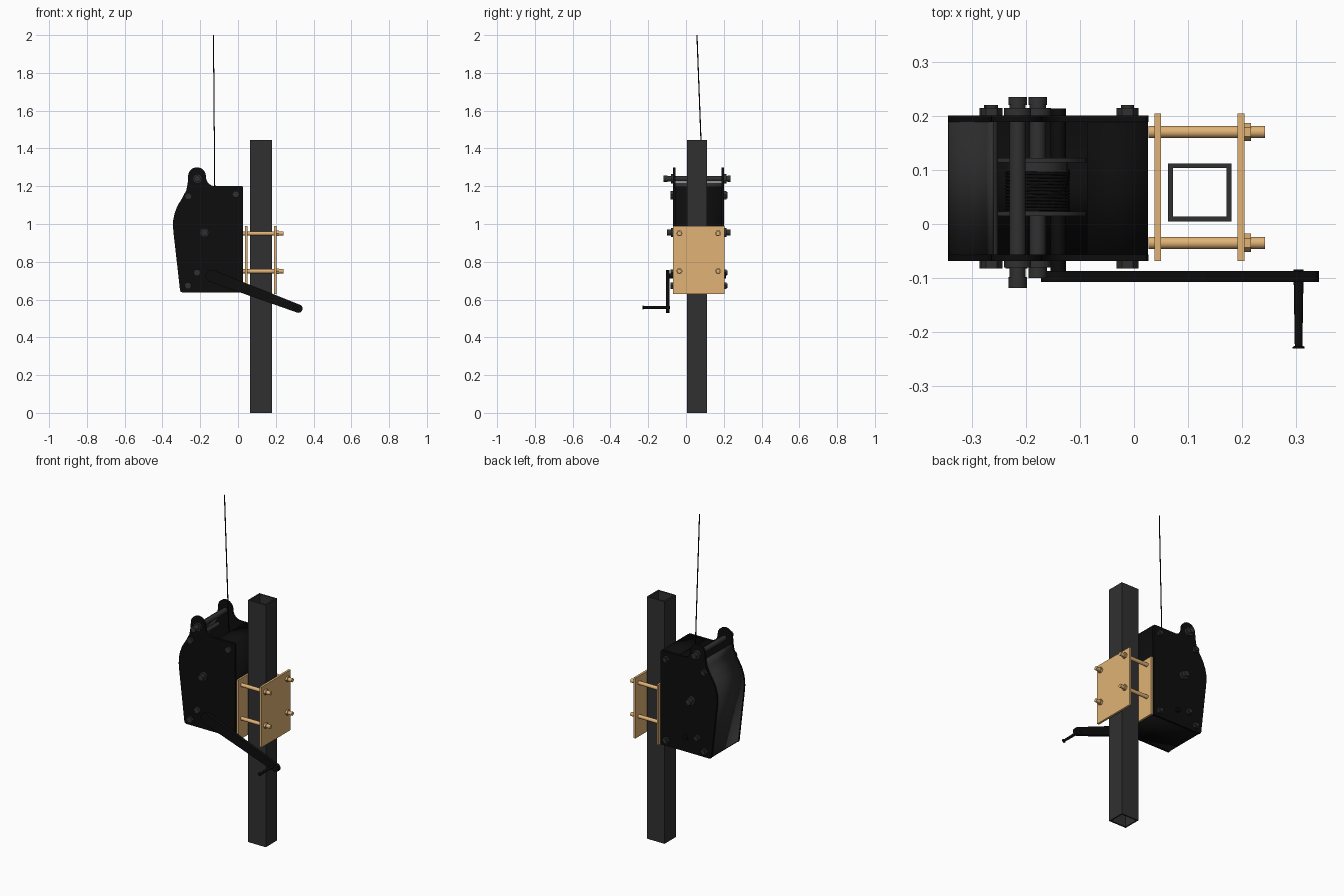
import bpy, bmesh
from math import sin, cos, pi, radians, atan2, hypot
from mathutils import Vector

if "Cube" in bpy.data.objects:
    bpy.data.objects.remove(bpy.data.objects["Cube"])


def material(name, c):
    m = bpy.data.materials.new(name)
    m.diffuse_color = (*c, 1)
    m.use_nodes = True
    m.node_tree.nodes["Principled BSDF"].inputs["Base Color"].default_value = m.diffuse_color
    return m


BLACK = material("black_paint", (0.004, 0.004, 0.004))
STEEL = material("dark_steel", (0.03, 0.03, 0.03))
GOLD = material("zinc_gold", (0.75, 0.45, 0.18))


def finish(name, bm, mat, smooth=True):
    bmesh.ops.recalc_face_normals(bm, faces=bm.faces)
    me = bpy.data.meshes.new(name)
    bm.to_mesh(me)
    bm.free()
    ob = bpy.data.objects.new(name, me)
    bpy.context.collection.objects.link(ob)
    me.materials.append(mat)
    if smooth:
        bpy.ops.object.select_all(action='DESELECT')
        ob.select_set(True)
        bpy.context.view_layer.objects.active = ob
        bpy.ops.object.shade_smooth_by_angle(angle=radians(35))
    return ob


def box(name, lo, hi, mat):
    bm = bmesh.new()
    bmesh.ops.create_cube(bm, size=1)
    for v in bm.verts:
        v.co = [(a + b) / 2 + c * (b - a) for a, b, c in zip(lo, hi, v.co)]
    return finish(name, bm, mat, False)


def lathe(name, base, axis, rings, mat, n=24):
    """Solid of revolution: rings of (position along axis, radius)."""
    bm = bmesh.new()
    loops = []
    for t, r in rings:
        loop = []
        for i in range(n):
            c, s = r * cos(2 * pi * i / n), r * sin(2 * pi * i / n)
            p = (t, base[0] + c, base[1] + s) if axis == 'x' else (base[0] + c, t, base[1] + s)
            loop.append(bm.verts.new(p))
        loops.append(loop)
    for a, b in zip(loops, loops[1:]):
        for i in range(n):
            j = (i + 1) % n
            bm.faces.new((a[i], a[j], b[j], b[i]))
    bm.faces.new(loops[0])
    bm.faces.new(loops[-1])
    return finish(name, bm, mat)


def extrude_xz(name, pts, y0, y1, mat):
    bm = bmesh.new()
    f = bm.faces.new([bm.verts.new((x, y0, z)) for x, z in pts])
    r = bmesh.ops.extrude_face_region(bm, geom=[f])
    bmesh.ops.translate(bm, vec=(0, y1 - y0, 0),
                        verts=[v for v in r['geom'] if isinstance(v, bmesh.types.BMVert)])
    return finish(name, bm, mat)


def arc(cx, cz, r, a0, a1, n):
    return [(cx + r * cos(radians(a0 + (a1 - a0) * i / n)),
             cz + r * sin(radians(a0 + (a1 - a0) * i / n))) for i in range(n + 1)]


# Hollow square post
bm = bmesh.new()
rings = []
for z in (0, 1.445):
    for w in (0, 0.009):
        rings.append([bm.verts.new((x, y, z)) for x, y in (
            (0.063 + w, 0.005 + w), (0.18 - w, 0.005 + w), (0.18 - w, 0.112 - w), (0.063 + w, 0.112 - w))])
for a, b in ((0, 1), (2, 3), (0, 2), (1, 3)):
    for i in range(4):
        j = (i + 1) % 4
        bm.faces.new((rings[a][i], rings[a][j], rings[b][j], rings[b][i]))
finish("post", bm, STEEL, False)

# Clamp plates with four threaded bolts and nuts
box("clamp_plate_inner", (0.038, -0.068, 0.63), (0.05, 0.204, 0.99), GOLD)
box("clamp_plate_outer", (0.191, -0.068, 0.63), (0.204, 0.204, 0.99), GOLD)
for y in (-0.035, 0.17):
    for z in (0.75, 0.95):
        lathe("clamp_bolt", (y, z), 'x', [(0.027, 0.011), (0.242, 0.011)], GOLD)
        lathe("clamp_nut", (y, z), 'x', [(0.204, 0.017), (0.216, 0.017)], GOLD, 6)

# Housing side plates: lug on top, concave shoulder, tapered back
back = [(-0.266, 1.22), (-0.273, 1.18), (-0.295, 1.138), (-0.321, 1.095), (-0.336, 1.055),
        (-0.343, 1.02), (-0.344, 0.985), (-0.341, 0.95), (-0.307, 0.65)]
profile = ([(0.027, 0.638), (0.027, 1.195), (0.022, 1.2)] + arc(-0.12, 1.25, 0.05, 270, 180, 8)
           + arc(-0.217, 1.253, 0.047, 0, 180, 16) + back + [(-0.303, 0.641), (-0.296, 0.638)])
for y0, y1 in ((-0.068, -0.056), (0.188, 0.2)):
    extrude_xz("housing_side", profile, y0, y1, BLACK)

# Sheet metal wrapped round between the side plates, open at the top
inset = 0.004


def sheet(name, path, mat):
    b = bmesh.new()
    rows = [[b.verts.new((x, y, z)) for y in (-0.057, 0.189)] for x, z in path]
    for p, q in zip(rows, rows[1:]):
        b.faces.new((p[0], p[1], q[1], q[0]))
    ob = finish(name, b, mat)
    m = ob.modifiers.new("thickness", 'SOLIDIFY')
    m.thickness, m.offset = 0.007, 0


wrap = [(x + inset, z) for x, z in back]
sheet("housing_back", wrap, STEEL)
sheet("housing_cover", [wrap[-1], (-0.296, 0.642), (0.023, 0.642), (0.023, 1.196), (-0.087, 1.196)], BLACK)

# Tie bolts through both side plates
for x, z in ((-0.263, 1.146), (-0.012, 1.157), (-0.217, 0.743), (-0.265, 0.674), (-0.012, 0.674)):
    lathe("tie_rod", (x, z), 'y', [(-0.075, 0.012), (0.22, 0.012)], STEEL, 16)
    lathe("tie_bolt_head", (x, z), 'y', [(-0.082, 0.02), (-0.068, 0.02)], STEEL, 6)
    lathe("tie_nut", (x, z), 'y', [(0.2, 0.02), (0.214, 0.02)], STEEL, 6)

# Lug roller rod and drum axle, with washers and nuts
for name, x, z, y0 in (("lug_rod", -0.215, 1.24, -0.118), ("drum_axle", -0.178, 0.955, -0.1)):
    lathe(name, (x, z), 'y', [(y0, 0.015), (0.234, 0.015)], STEEL)
    for a, b, r in ((y0, y0 + 0.02, 0.017), (-0.08, -0.068, 0.025),
                    (0.2, 0.214, 0.025), (0.22, 0.235, 0.017)):
        lathe(name + "_collar", (x, z), 'y', [(a, r), (b, r)], STEEL)

# Cable drum
DX, DZ, R = -0.178, 0.955, 0.057
lathe("drum_core", (DX, DZ), 'y', [(0.018, 0.055), (0.118, 0.055)], STEEL)
for y in (0.015, 0.114):
    lathe("drum_flange", (DX, DZ), 'y', [(y, 0.09), (y + 0.008, 0.09)], STEEL, 40)

# Cable: wound on the drum, then leaving upwards
turns, steps = 12, 24
pts = []
for i in range(turns * steps + 1):
    a = 2 * pi * i / steps
    pts.append((DX + R * cos(a), 0.026 + 0.072 * i / (turns * steps), DZ + R * sin(a)))
pts.append((-0.13, 0.058, 2.0))
cu = bpy.data.curves.new("cable", 'CURVE')
cu.dimensions = '3D'
cu.bevel_depth, cu.bevel_resolution, cu.use_fill_caps = 0.003, 1, True
sp = cu.splines.new('POLY')
sp.points.add(len(pts) - 1)
for p, co in zip(sp.points, pts):
    p.co = (*co, 1)
cu.materials.append(BLACK)
bpy.context.collection.objects.link(bpy.data.objects.new("cable", cu))

# Crank shaft, tapered arm and grip
A, B, ra, rb = (-0.14, 0.725), (0.32, 0.552), 0.032, 0.022
lathe("crank_shaft", A, 'y', [(-0.1, 0.014), (0.213, 0.014)], BLACK)
t = math_t = atan2(B[1] - A[1], B[0] - A[0]) * 180 / pi
arm = arc(*A, ra, t + 90, t + 270, 14) + arc(*B, rb, t - 90, t + 90, 14)
extrude_xz("crank_arm", arm, -0.107, -0.087, BLACK)
lathe("crank_grip", (0.304, 0.558), 'y',
      [(-0.23, 0.011), (-0.227, 0.011), (-0.225, 0.007), (-0.107, 0.009), (-0.084, 0.009)], BLACK)
